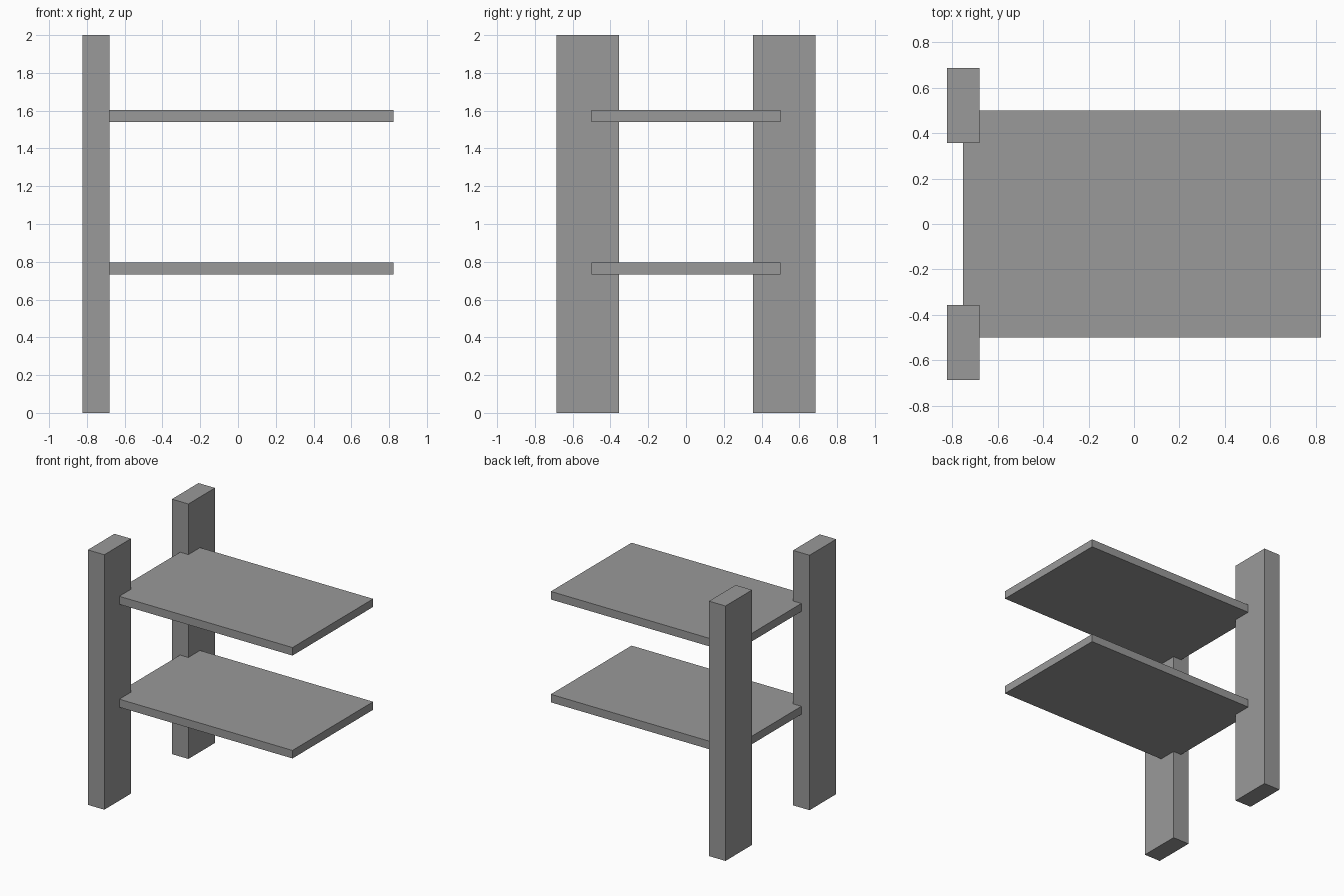
import bpy

cube = bpy.data.objects.get("Cube")
if cube:
    bpy.data.objects.remove(cube, do_unlink=True)

# One plain grey for every part
grey = bpy.data.materials.new("plain grey")
grey.use_nodes = True
color = (0.32, 0.32, 0.32, 1)
grey.diffuse_color = color
grey.node_tree.nodes["Principled BSDF"].inputs["Base Color"].default_value = color


def box(name, low, high):
    """Axis-aligned box between two corners."""
    center = [(a + b) / 2 for a, b in zip(low, high)]
    bpy.ops.mesh.primitive_cube_add(size=1, location=center)
    obj = bpy.context.object
    obj.name = name
    obj.scale = [b - a for a, b in zip(low, high)]
    bpy.ops.object.transform_apply(location=False, rotation=False, scale=True)
    obj.data.materials.append(grey)
    return obj


# Two upright posts on the right side
box("front_post", (-0.823, -0.686, 0), (-0.68, -0.356, 2))
box("back_post", (-0.823, 0.356, 0), (-0.68, 0.686, 2))

# Two shelves let into the posts
for name, bottom in (("lower_shelf", 0.733), ("upper_shelf", 1.54)):
    box(name, (-0.752, -0.5, bottom), (0.823, 0.5, bottom + 0.063))
